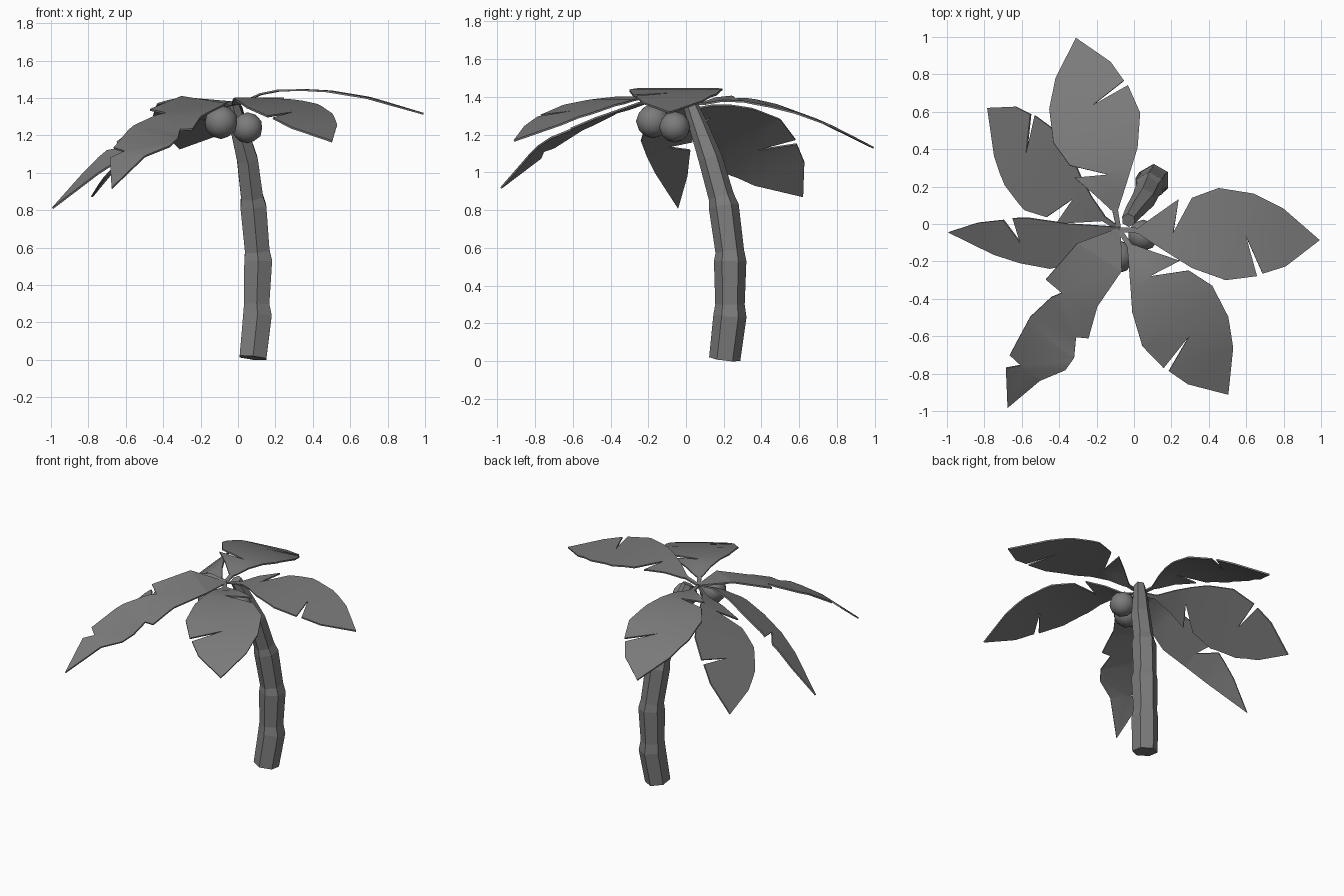
import bpy, bmesh, math
from mathutils import Vector

cube = bpy.data.objects.get("Cube")
if cube:
    bpy.data.objects.remove(cube)

grey = bpy.data.materials.new("matte grey")
grey.use_nodes = True
colour = (0.2, 0.2, 0.2, 1)
grey.diffuse_color = colour
grey.node_tree.nodes["Principled BSDF"].inputs["Base Color"].default_value = colour

CROWN = Vector((-0.08, -0.03, 1.36))


def add_object(name, bm):
    mesh = bpy.data.meshes.new(name)
    bm.to_mesh(mesh)
    bm.free()
    mesh.materials.append(grey)
    obj = bpy.data.objects.new(name, mesh)
    bpy.context.collection.objects.link(obj)
    return obj


def height_at(profile, u):
    for (u0, h0), (u1, h1) in zip(profile, profile[1:]):
        if u <= u1:
            return h0 + (h1 - h0) * (u - u0) / (u1 - u0)
    return profile[-1][1]


def add_frond(name, outline, profile, yaw, pitch=0, roll=0, slope=0):
    """Flat outline, cut at each profile station, bent along its length and thickened."""
    bm = bmesh.new()
    face = bm.faces.new([bm.verts.new((u, v, 0)) for u, v in outline])
    bmesh.ops.triangulate(bm, faces=[face])
    for u, _ in profile[1:-1]:
        bmesh.ops.bisect_plane(bm, geom=bm.verts[:] + bm.edges[:] + bm.faces[:],
                               plane_co=(u, 0, 0), plane_no=(1, 0, 0))
    for vert in bm.verts:
        vert.co.z = height_at(profile, vert.co.x) + slope * vert.co.y
    bmesh.ops.recalc_face_normals(bm, faces=bm.faces[:])
    bmesh.ops.solidify(bm, geom=bm.faces[:], thickness=0.01)
    bmesh.ops.recalc_face_normals(bm, faces=bm.faces[:])
    obj = add_object(name, bm)
    obj.location = CROWN
    obj.rotation_euler = [math.radians(a) for a in (roll, pitch, yaw)]
    bpy.ops.object.select_all(action='DESELECT')
    obj.select_set(True)
    bpy.context.view_layer.objects.active = obj
    bpy.ops.object.shade_smooth_by_angle(angle=math.radians(35))


# Trunk: hexagonal rings square to a leaning path, each segment flaring at its top
path = [(.08, .205, .01, .083), (.104, .233, .24, .088), (.1, .233, .3, .078),
        (.108, .234, .53, .086), (.103, .232, .58, .076),
        (.082, .2, .82, .08), (.075, .187, .87, .068),
        (.05, .13, 1.07, .064), (0, .065, 1.25, .05), (-.03, .02, 1.37, .038)]
bm = bmesh.new()
rings = []
for i, (x, y, z, r) in enumerate(path):
    before = Vector(path[max(i - 1, 0)][:3])
    after = Vector(path[min(i + 1, len(path) - 1)][:3])
    axis = (after - before).normalized()
    side = Vector((0, 1, 0)).cross(axis).normalized()
    back = axis.cross(side)
    rings.append([bm.verts.new(Vector((x, y, z)) + r * (side * math.sin(a) + back * math.cos(a)))
                  for a in (k * math.pi / 3 for k in range(6))])
for low, high in zip(rings, rings[1:]):
    for k in range(6):
        n = (k + 1) % 6
        bm.faces.new((low[k], low[n], high[n], high[k]))
bm.faces.new(rings[0])
bm.faces.new(rings[-1])
bmesh.ops.recalc_face_normals(bm, faces=bm.faces[:])
add_object("trunk", bm)

# Broad fronds: one shape with a torn fin and a split, placed around the crown
broad = [(0, .012), (.1, .015), (.31, .18), (.29, 0), (.38, .19), (.52, .25), (.71, .23),
         (.87, .16), (1.075, 0), (.9, -.15), (.78, -.195), (.68, 0), (.75, -.21),
         (.585, -.24), (.4, -.185), (.23, -.09), (.1, -.015), (0, -.012)]
arch = [(0, 0), (.12, .03), (.2, .065), (.3, .085), (.44, .087), (.57, .08), (.78, .045),
        (1.075, -.04)]
for name, yaw, pitch, roll in [("left_frond", -3, 0, 0),
                               ("front_left_frond", -56.5, 8, 0),
                               ("back_frond", 102.5, 10, 5),
                               ("back_right_frond", 138.5, 25, -30)]:
    add_frond(name, broad, arch, yaw, pitch, roll)

# Steep frond: slender, hanging down and turned on its side
slender = [(0, .012), (.08, .02), (.21, .18), (.37, .21), (.53, .18), (.67, .135), (.915, .015),
           (.76, -.035), (.62, -.05), (.53, .07), (.57, -.06), (.48, -.06), (.275, -.03),
           (0, -.012)]
plunge = [(0, 0), (.12, .01), (.25, -.03), (.4, -.115), (.53, -.19), (.67, -.3), (.915, -.54)]
add_frond("right_frond", slender, plunge, 180, slope=-.45)

# Ragged frond: narrower, torn on both edges
ragged = [(0, .012), (.18, .13), (.41, .12), (.58, .17), (.61, .11), (.71, .16), (.79, .155),
          (.91, .07), (1.125, 0), (.95, -.12), (.895, -.06), (.88, -.14), (.65, -.155),
          (.5, -.115), (.45, -.08), (.435, -.19), (.18, -.15), (0, -.012)]
droop = [(0, 0), (.18, .03), (.45, -.05), (.71, -.15), (.9, -.255), (1.125, -.44)]
add_frond("front_right_frond", ragged, droop, -122, slope=-.14)

# Coconuts
for name, centre, radius in [("large_coconut", (-.09, -.175, 1.27), .09),
                             ("small_coconut", (.05, -.06, 1.24), .083)]:
    bm = bmesh.new()
    bmesh.ops.create_icosphere(bm, subdivisions=2, radius=radius)
    for face in bm.faces:
        face.smooth = True
    add_object(name, bm).location = centre
